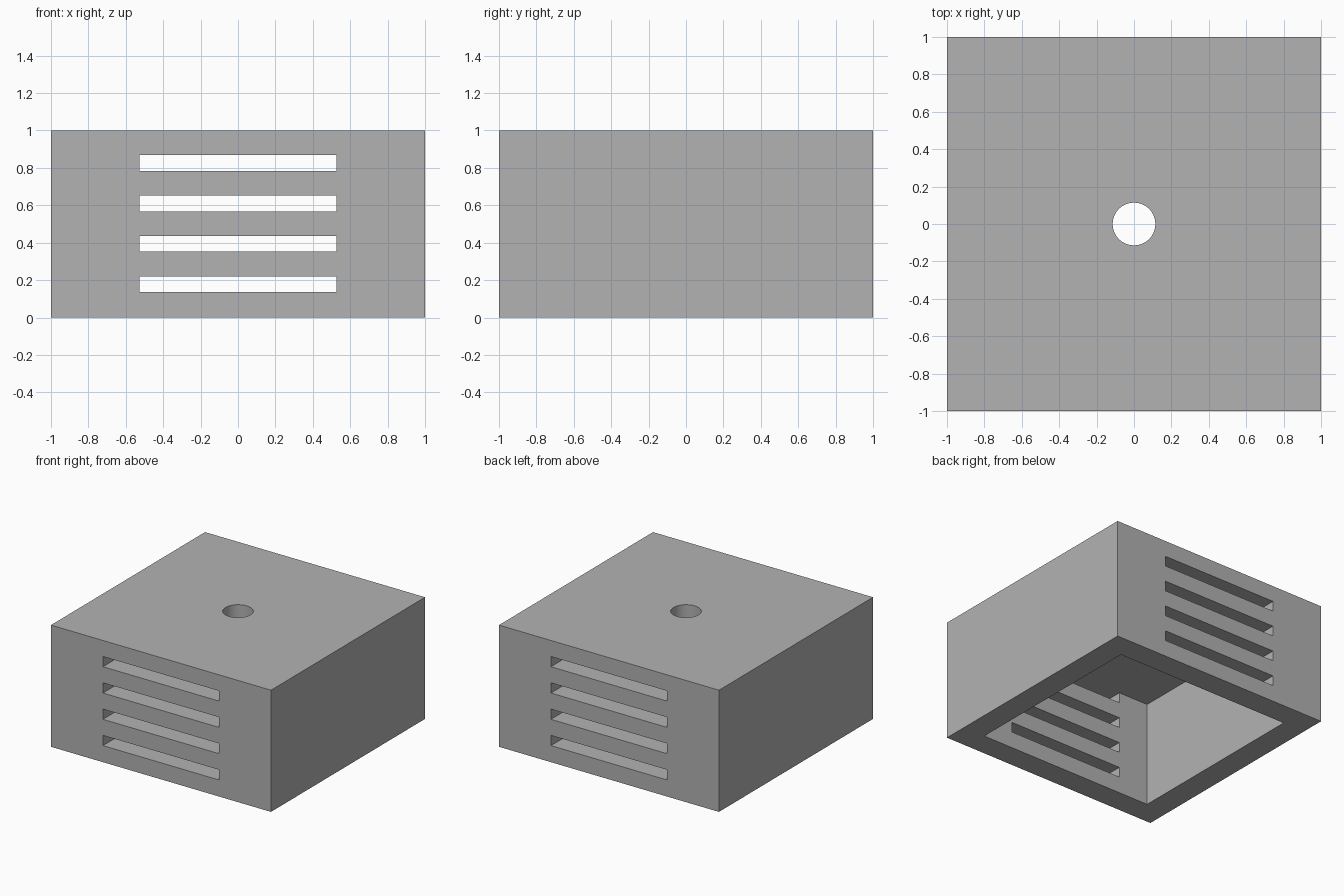
import bpy
import math

default_cube = bpy.data.objects.get("Cube")
if default_cube:
    bpy.data.objects.remove(default_cube, do_unlink=True)

CEILING = 0.868      # underside of the roof, level with the top slot
SLOT_HEIGHT = 0.084
SLOT_PITCH = 0.216

grey = bpy.data.materials.new("plain_grey")
grey.use_nodes = True
grey.diffuse_color = (0.448, 0.448, 0.448, 1)
grey.node_tree.nodes["Principled BSDF"].inputs["Base Color"].default_value = grey.diffuse_color


def box(name, size, z_min, z_max):
    """Box centred on x and y, between two heights."""
    bpy.ops.mesh.primitive_cube_add(size=1, location=(0, 0, (z_min + z_max) / 2))
    obj = bpy.context.object
    obj.name = name
    obj.scale = (size[0], size[1], z_max - z_min)
    bpy.ops.object.transform_apply(location=True, rotation=True, scale=True)
    obj.data.materials.append(grey)
    return obj


# Outer block
housing = box("vented_housing", (2, 2), 0, 1)

# Cavity open at the bottom
cutters = [box("cavity_cutter", (1.6, 1.6), -0.5, CEILING)]

# Four slots running through the front and back walls
for i in range(4):
    top = CEILING - i * SLOT_PITCH
    cutters.append(box(f"slot_cutter_{i + 1}", (1.055, 3), top - SLOT_HEIGHT, top))

# Round hole through the roof
bpy.ops.mesh.primitive_cylinder_add(vertices=64, radius=0.114, depth=1, location=(0, 0, 1))
hole = bpy.context.object
hole.name = "roof_hole_cutter"
hole.data.materials.append(grey)
cutters.append(hole)

# Cut the openings, then discard the cutters
bpy.context.view_layer.objects.active = housing
for cutter in cutters:
    cut = housing.modifiers.new(cutter.name, "BOOLEAN")
    cut.operation = "DIFFERENCE"
    cut.solver = "EXACT"
    cut.object = cutter
    bpy.ops.object.modifier_apply(modifier=cut.name)
    bpy.data.objects.remove(cutter, do_unlink=True)

bpy.ops.object.select_all(action="DESELECT")
housing.select_set(True)
bpy.ops.object.shade_smooth_by_angle(angle=math.radians(30))
